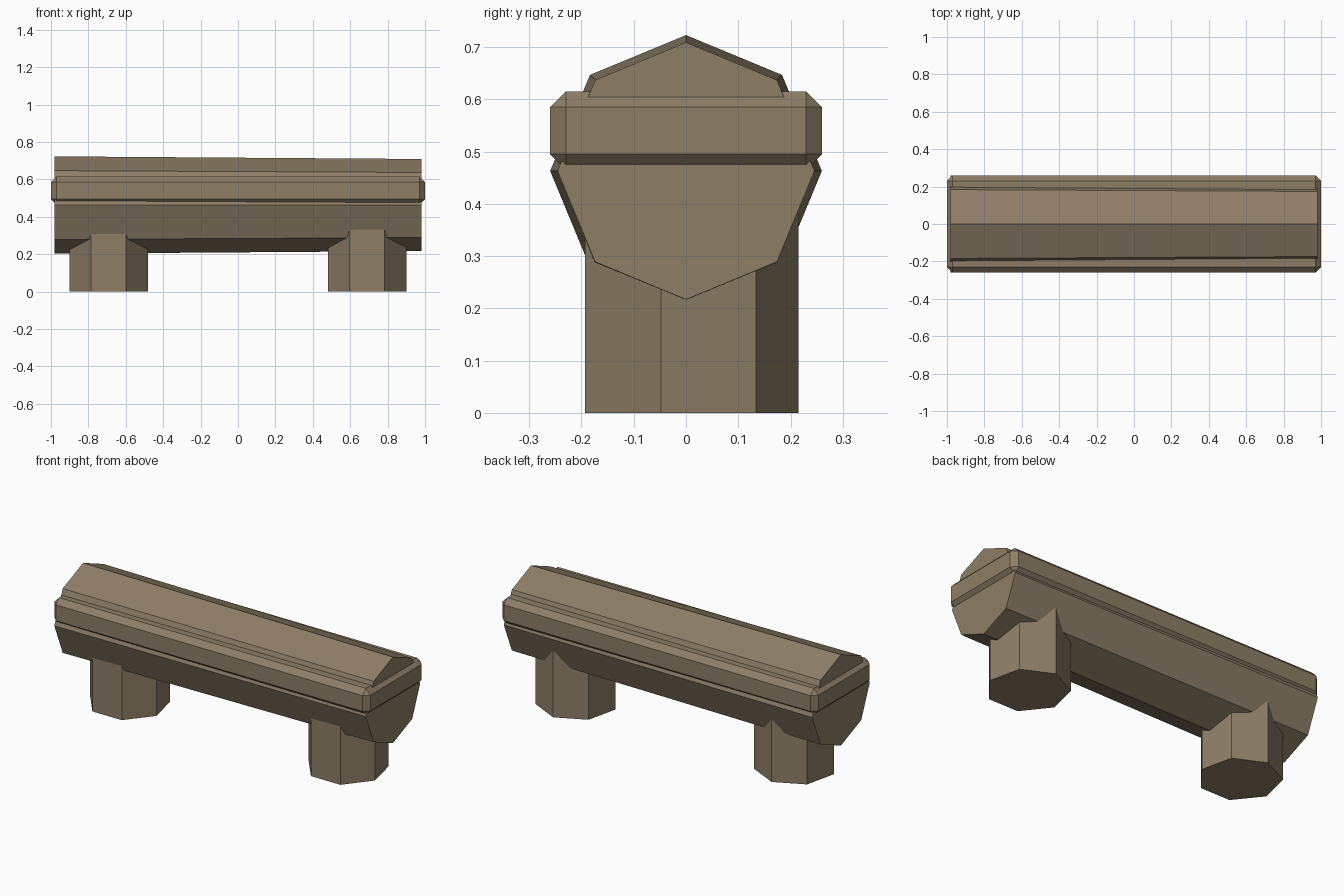
import bpy, bmesh, math
from mathutils import Matrix

cube = bpy.data.objects.get("Cube")
if cube:
    bpy.data.objects.remove(cube, do_unlink=True)

wood = bpy.data.materials.new("brown_wood")
wood.use_nodes = True
COLOR = (0.27, 0.21, 0.137, 1)
wood.diffuse_color = COLOR
wood.node_tree.nodes["Principled BSDF"].inputs["Base Color"].default_value = COLOR


def finish(name, bm, location):
    mesh = bpy.data.meshes.new(name)
    bm.to_mesh(mesh)
    bm.free()
    mesh.materials.append(wood)
    obj = bpy.data.objects.new(name, mesh)
    obj.location = location
    bpy.context.collection.objects.link(obj)
    return obj


def prism(name, sides, r1, r2, depth, location, turn=Matrix()):
    bm = bmesh.new()
    bmesh.ops.create_cone(bm, cap_ends=True, segments=sides, radius1=r1,
                          radius2=r2, depth=depth, matrix=turn)
    return finish(name, bm, location)


# Tapered eight-sided log lying along x
prism("log", 8, 0.26, 0.246, 1.96, (0, 0, 0.463),
      Matrix.Rotation(math.pi / 2, 4, 'Y'))

# Seat plank with chamfered edges
bm = bmesh.new()
bmesh.ops.create_cube(bm, size=1, matrix=Matrix.Diagonal((2, 0.52, 0.15, 1)))
bmesh.ops.bevel(bm, geom=bm.edges[:], offset=0.03, segments=1, affect='EDGES')
finish("seat_plank", bm, (0, 0, 0.54))

# Seven-sided stump legs, tops sunk into the log
for side, x in (("right", -0.692), ("left", 0.69)):
    prism(side + "_leg", 7, 0.215, 0.215, 0.4, (x, 0, 0.2))
